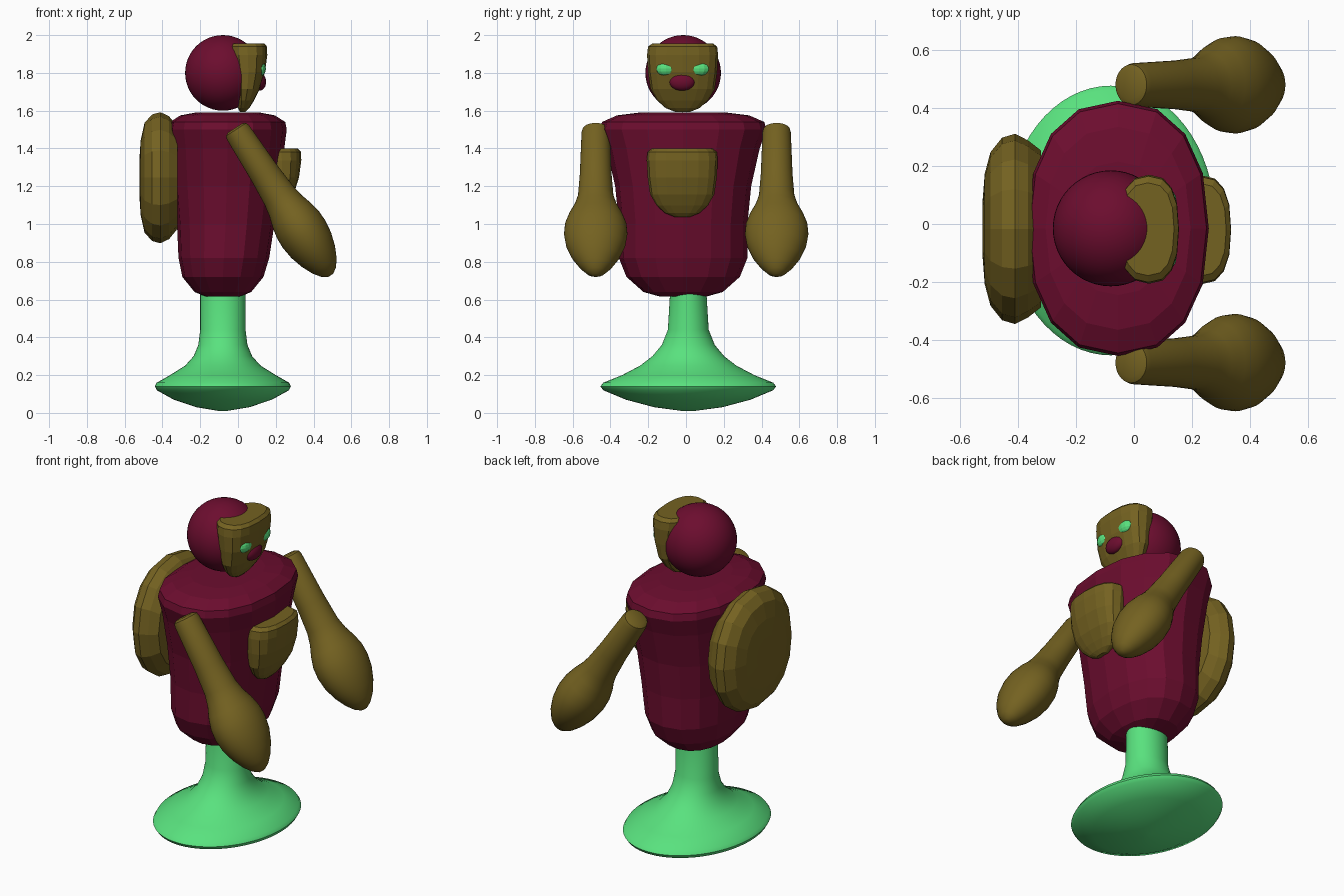
import bpy, bmesh, math
from mathutils import Matrix, Vector

old = bpy.data.objects.get("Cube")
if old:
    bpy.data.objects.remove(old, do_unlink=True)


def material(name, rgb):
    m = bpy.data.materials.new(name)
    m.use_nodes = True
    m.diffuse_color = (*rgb, 1)
    m.node_tree.nodes["Principled BSDF"].inputs["Base Color"].default_value = (*rgb, 1)
    return m


maroon = material("maroon", (0.15, 0.004, 0.028))
olive = material("olive", (0.175, 0.122, 0.015))
green = material("mint green", (0.1, 0.76, 0.21))


def finish(obj, mat, smooth):
    obj.data.materials.append(mat)
    if smooth:
        bpy.ops.object.select_all(action="DESELECT")
        obj.select_set(True)
        bpy.context.view_layer.objects.active = obj
        bpy.ops.object.shade_smooth_by_angle(angle=math.radians(40))
    return obj


def frame(u, v, w, origin=(0, 0, 0)):
    """Matrix whose local x, y, z axes are u, v, w."""
    m = Matrix((u, v, w)).transposed().to_4x4()
    m.translation = Vector(origin)
    return m


def loft(name, mat, rings, segs=16, power=2.0, at=Matrix(), smooth=False):
    """Skin rounded rings given as (height, centre u, radius u, radius v)."""
    bm = bmesh.new()
    loops = []
    for h, cu, ru, rv in rings:
        loop = []
        for i in range(segs):
            a = 2 * math.pi * i / segs
            c, s = math.cos(a), math.sin(a)
            x = math.copysign(abs(c) ** (2 / power), c) * ru + cu
            y = math.copysign(abs(s) ** (2 / power), s) * rv
            loop.append(bm.verts.new(at @ Vector((x, y, h))))
        loops.append(loop)
    for a, b in zip(loops, loops[1:]):
        for i in range(segs):
            j = (i + 1) % segs
            bm.faces.new((a[i], a[j], b[j], b[i]))
    bm.faces.new(loops[0])
    bm.faces.new(loops[-1])
    bmesh.ops.recalc_face_normals(bm, faces=bm.faces)
    me = bpy.data.meshes.new(name)
    bm.to_mesh(me)
    bm.free()
    obj = bpy.data.objects.new(name, me)
    bpy.context.collection.objects.link(obj)
    return finish(obj, mat, smooth)


def ball(name, mat, loc, size, segs, rings, smooth):
    bpy.ops.mesh.primitive_uv_sphere_add(segments=segs, ring_count=rings, location=loc)
    obj = bpy.context.object
    obj.name = name
    obj.scale = size
    return finish(obj, mat, smooth)


MID = -0.015

# Flared pedestal with an oval foot
foot = [(0.01, 0, 0.02, 0.03), (0.03, 0, 0.14, 0.18), (0.07, 0, 0.26, 0.33),
        (0.12, 0, 0.35, 0.45), (0.14, 0, 0.36, 0.465), (0.16, 0, 0.35, 0.45),
        (0.2, 0, 0.28, 0.35), (0.25, 0, 0.2, 0.255), (0.3, 0, 0.155, 0.19),
        (0.36, 0, 0.13, 0.14), (0.44, 0, 0.12, 0.108), (0.66, 0, 0.12, 0.095)]
loft("pedestal", green, foot, 64, at=Matrix.Translation((-0.08, 0.012, 0)), smooth=True)

# Faceted torso, wide at the shoulders
body = [(0.615, -0.08, 0.09, 0.12), (0.64, -0.08, 0.15, 0.21), (0.72, -0.08, 0.215, 0.3),
        (0.82, -0.075, 0.24, 0.34), (1.0, -0.065, 0.258, 0.34), (1.2, -0.06, 0.28, 0.36),
        (1.4, -0.055, 0.3, 0.405), (1.5, -0.055, 0.313, 0.44), (1.54, -0.055, 0.305, 0.43),
        (1.575, -0.055, 0.25, 0.35), (1.59, -0.055, 0.17, 0.23)]
loft("torso", maroon, body, 16, 2.3, Matrix.Translation((0, MID, 0)))

# Round head
ball("head", maroon, (-0.08, MID, 1.8), (0.2, 0.2, 0.2), 48, 24, True)

# Shield shape shared by the face mask and the chest plate
shield = [(0, 0.025, 0.015, 0.04), (0.02, 0.03, 0.03, 0.09), (0.06, 0.04, 0.045, 0.135),
          (0.12, 0.05, 0.065, 0.17), (0.21, 0.055, 0.088, 0.183), (0.3, 0.052, 0.103, 0.188),
          (0.345, 0.05, 0.104, 0.183), (0.362, 0.048, 0.09, 0.16)]
loft("face_mask", olive, shield, 16, 2.5, Matrix.Translation((0, MID - 0.003, 1.594)))
loft("chest_plate", olive, shield, 16, 2.5, Matrix.Translation((0.18, MID - 0.005, 1.037)))

# Eyes and nose
for side, y in (("right", -0.106), ("left", 0.07)):
    ball(side + "_eye", green, (0.115, y, 1.822), (0.033, 0.055, 0.04), 12, 8, False)
ball("nose", maroon, (0.115, MID - 0.006, 1.753), (0.034, 0.068, 0.047), 24, 12, True)

# Rounded pack on the back
pack = [(-0.32, 0, 0.27, 0.27), (-0.365, 0, 0.325, 0.305), (-0.41, 0, 0.347, 0.328),
        (-0.455, 0, 0.335, 0.315), (-0.495, 0, 0.29, 0.265), (-0.515, 0, 0.2, 0.19),
        (-0.522, 0, 0.1, 0.1)]
loft("back_pack", olive, pack, 16, 2.2,
     frame((0, 0, 1), (0, 1, 0), (1, 0, 0), (0, MID - 0.002, 1.245)))

# Club shaped arms reaching forward and down
club = [(-0.01, 0, 0.045, 0.05), (0, 0, 0.064, 0.07), (0.02, 0, 0.07, 0.075),
        (0.28, 0, 0.08, 0.084), (0.42, 0, 0.091, 0.094), (0.48, 0, 0.102, 0.112),
        (0.54, 0, 0.12, 0.142), (0.6, 0, 0.132, 0.163), (0.66, 0, 0.134, 0.168),
        (0.73, 0, 0.125, 0.157), (0.8, 0, 0.104, 0.128), (0.86, 0, 0.076, 0.088),
        (0.9, 0, 0.046, 0.05), (0.92, 0, 0.015, 0.018)]
tilt = math.radians(33)
down = (math.sin(tilt), 0, -math.cos(tilt))
across = (math.cos(tilt), 0, math.sin(tilt))
for side, y in (("right", -0.478), ("left", 0.48)):
    loft(side + "_arm", olive, club, 40, at=frame(across, (0, 1, 0), down, (-0.01, y, 1.5)),
         smooth=True)
